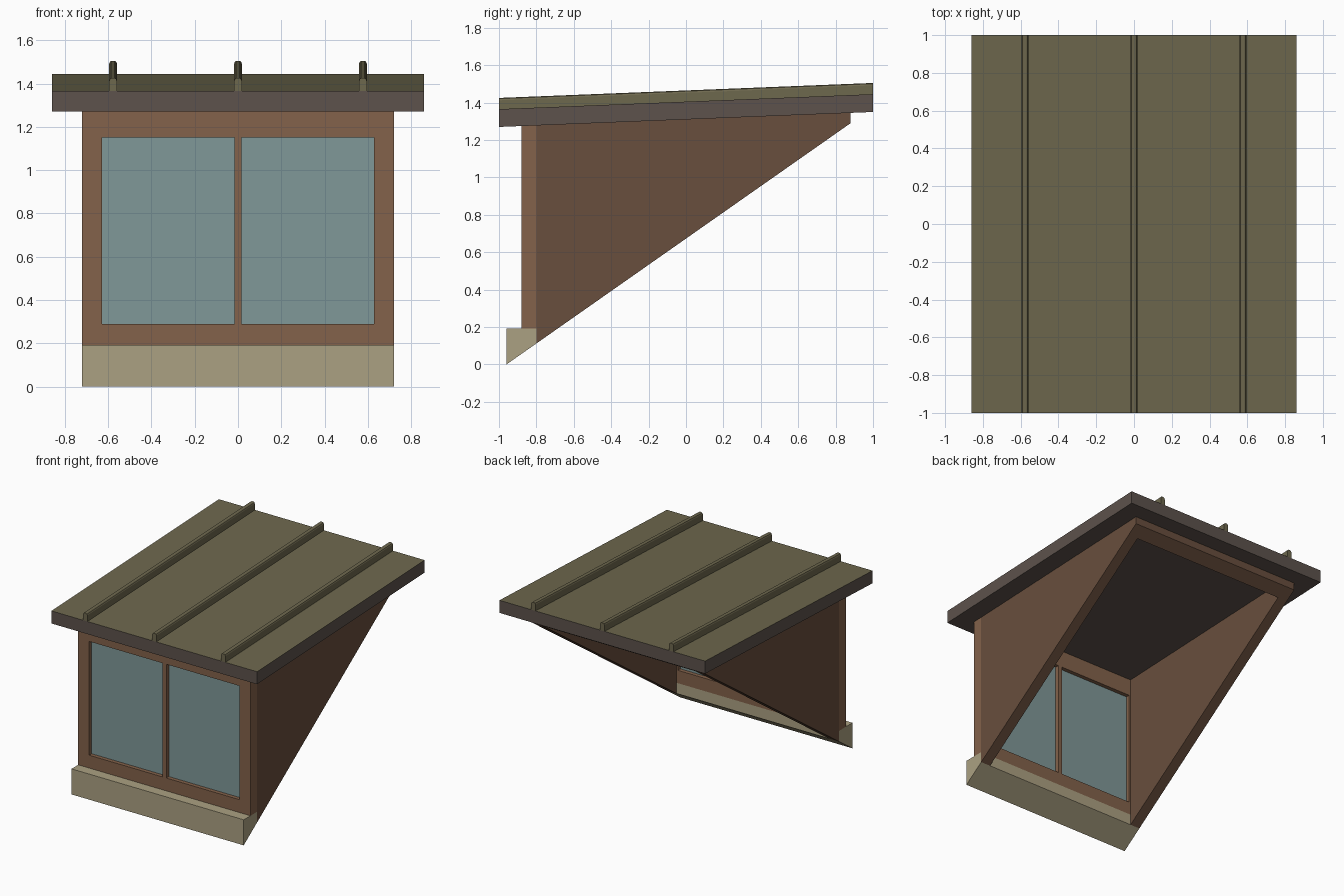
import bpy, bmesh

if "Cube" in bpy.data.objects:
    bpy.data.objects.remove(bpy.data.objects["Cube"])

SLOPE = 0.04                                   # roof pitch


def under(y):                                  # roof underside height
    return 1.31 + SLOPE * y


def cut(y):                                    # main-roof cut line under the walls
    return (y + 0.96) * 1.29 / 1.84


def material(name, rgb):
    m = bpy.data.materials.new(name)
    m.diffuse_color = (*rgb, 1)
    m.use_nodes = True
    m.node_tree.nodes["Principled BSDF"].inputs["Base Color"].default_value = m.diffuse_color
    return m


olive = material("roof_metal", (0.155, 0.138, 0.076))
dark = material("fascia_dark", (0.11, 0.085, 0.072))
timber = material("frame_timber", (0.227, 0.122, 0.069))
clad = material("cheek_cladding", (0.14, 0.077, 0.047))
stone = material("sill_pale", (0.41, 0.356, 0.223))
blue = material("glass", (0.216, 0.314, 0.314))


def finish(bm, name, *mats):
    bmesh.ops.recalc_face_normals(bm, faces=bm.faces)
    me = bpy.data.meshes.new(name)
    bm.to_mesh(me)
    bm.free()
    for m in mats:
        me.materials.append(m)
    ob = bpy.data.objects.new(name, me)
    bpy.context.collection.objects.link(ob)
    return ob


def extruded(points, vec):
    """Closed polygon swept along a vector."""
    bm = bmesh.new()
    face = bm.faces.new([bm.verts.new(p) for p in points])
    ext = bmesh.ops.extrude_face_region(bm, geom=[face], use_keep_orig=True)
    moved = [g for g in ext["geom"] if isinstance(g, bmesh.types.BMVert)]
    bmesh.ops.translate(bm, verts=moved, vec=vec)
    return bm


def side_profile(yz, x0, x1):
    return extruded([(x0, y, z) for y, z in yz], (x1 - x0, 0, 0))


# Roof slab: dark edges and soffit, metal top face
T = 0.095
bm = side_profile([(-1, under(-1)), (1, under(1)), (1, under(1) + T), (-1, under(-1) + T)], -0.86, 0.86)
bmesh.ops.recalc_face_normals(bm, faces=bm.faces)
for f in bm.faces:
    f.material_index = 1 if f.normal.z > 0.5 else 0
finish(bm, "roof_slab", dark, olive)

# Standing seams with rounded tops
half = [(0.018, 0), (0.018, 0.047), (0.014, 0.056), (0.007, 0.06)]
seam = half + [(-x, z) for x, z in reversed(half)]
for i, cx in enumerate((-0.577, 0, 0.577)):
    pts = [(cx + x, -1, under(-1) + T + z) for x, z in seam]
    finish(extruded(pts, (0, 2, 2 * SLOPE)), f"roof_seam_{i + 1}", olive)

# Side cheeks
cheek = [(-0.8, cut(-0.8)), (0.88, cut(0.88)), (0.88, under(0.88)), (-0.8, under(-0.8))]
finish(side_profile(cheek, 0.64, 0.72), "cheek_right", clad)
finish(side_profile(cheek, -0.72, -0.64), "cheek_left", clad)

# Rear header between the cheeks
header = [(0.8, cut(0.8)), (0.88, cut(0.88)), (0.88, under(0.88)), (0.8, under(0.8))]
finish(side_profile(header, -0.64, 0.64), "rear_header", clad)

# Sill
sill = [(-0.96, 0), (-0.96, 0.193), (-0.8, 0.193), (-0.8, cut(-0.8))]
finish(side_profile(sill, -0.72, 0.72), "sill", stone)

# Window frame: grid of cells with the two panes left open
xs = [-0.72, -0.628, -0.017, 0.017, 0.628, 0.72]
zs = [0.193, 0.29, 1.15, under(-0.88)]
bm = bmesh.new()
v = [[bm.verts.new((x, -0.88, z)) for z in zs] for x in xs]
for i in range(5):
    for j in range(3):
        if not (j == 1 and i in (1, 3)):
            bm.faces.new((v[i][j], v[i + 1][j], v[i + 1][j + 1], v[i][j + 1]))
ext = bmesh.ops.extrude_face_region(bm, geom=bm.faces[:], use_keep_orig=True)
for g in ext["geom"]:
    if isinstance(g, bmesh.types.BMVert):
        g.co.y = -0.8
        if g.co.z > 1.2:
            g.co.z = under(-0.8)
finish(bm, "window_frame", timber)

# Glass panes
pane = [(-0.85, 0.29), (-0.83, 0.29), (-0.83, 1.15), (-0.85, 1.15)]
finish(side_profile(pane, -0.628, -0.017), "glass_left", blue)
finish(side_profile(pane, 0.017, 0.628), "glass_right", blue)
